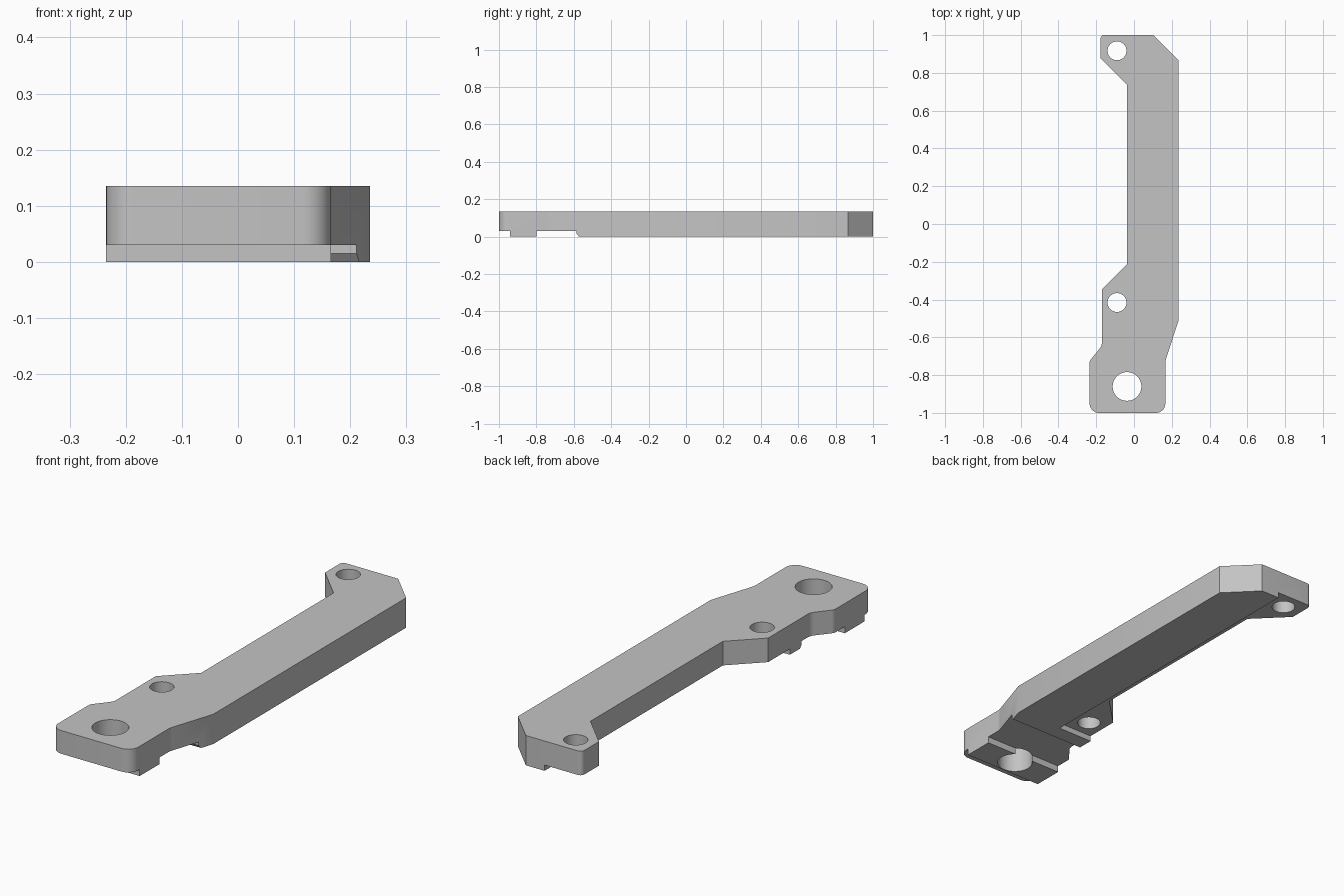
import bpy, bmesh, math
from mathutils import Vector

cube = bpy.data.objects.get("Cube")
if cube:
    bpy.data.objects.remove(cube, do_unlink=True)

grey = bpy.data.materials.new("plain grey")
grey.use_nodes = True
grey.diffuse_color = (0.55, 0.55, 0.55, 1)
grey.node_tree.nodes["Principled BSDF"].inputs["Base Color"].default_value = grey.diffuse_color

HEIGHT = 0.135
STEP = 0.03


def fillet(corners, steps=8):
    """Round each (x, y, radius) corner of a closed outline."""
    points = []
    for i, (x, y, r) in enumerate(corners):
        p = Vector((x, y))
        if r == 0:
            points.append(p)
            continue
        a = (Vector(corners[i - 1][:2]) - p).normalized()
        b = (Vector(corners[(i + 1) % len(corners)][:2]) - p).normalized()
        half = a.angle(b) / 2
        centre = p + (a + b).normalized() * (r / math.sin(half))
        start = p + a * (r / math.tan(half)) - centre
        end = p + b * (r / math.tan(half)) - centre
        turn = math.atan2(start.x * end.y - start.y * end.x, start.dot(end))
        for k in range(steps + 1):
            t = turn * k / steps
            c, s = math.cos(t), math.sin(t)
            points.append(centre + Vector((start.x * c - start.y * s, start.x * s + start.y * c)))
    return points


def prism(name, points, low, high, axis="z"):
    """Extrude a flat outline along z, or a (y, z) outline along x."""
    def place(p, h):
        return (p[0], p[1], h) if axis == "z" else (h, p[0], p[1])
    bm = bmesh.new()
    base = bm.faces.new([bm.verts.new(place(p, low)) for p in points])
    new = bmesh.ops.extrude_face_region(bm, geom=[base])["geom"]
    shift = Vector(place((0, 0), high - low))
    bmesh.ops.translate(bm, vec=shift, verts=[v for v in new if isinstance(v, bmesh.types.BMVert)])
    bmesh.ops.recalc_face_normals(bm, faces=bm.faces)
    mesh = bpy.data.meshes.new(name)
    bm.to_mesh(mesh)
    bm.free()
    mesh.materials.append(grey)
    obj = bpy.data.objects.new(name, mesh)
    bpy.context.collection.objects.link(obj)
    return obj


def box_outline(a0, a1, b0, b1):
    return [(a0, b0), (a1, b0), (a1, b1), (a0, b1)]


def cylinder(name, x, y, r, sides=48):
    ring = [(x + r * math.cos(math.tau * i / sides), y + r * math.sin(math.tau * i / sides))
            for i in range(sides)]
    return prism(name, ring, -0.1, HEIGHT + 0.1)


# Bracket outline, counter-clockwise from the front left corner
outline = [
    (-0.235, -1, 0.05), (0.166, -1, 0.05), (0.166, -0.725, 0.08), (0.235, -0.513, 0),
    (0.235, 0.867, 0), (0.102, 1, 0), (-0.178, 1, 0.02), (-0.178, 0.877, 0),
    (-0.036, 0.735, 0), (-0.036, -0.212, 0), (-0.17, -0.345, 0),
    (-0.17, -0.645, 0.05), (-0.235, -0.725, 0.03),
]
bracket = prism("mounting_bracket", fillet(outline), 0, HEIGHT)

# Cutters: three bolt holes, front step, cross channel and side recess
channel = [(-0.8, -0.1), (-0.8, STEP), (-0.585, STEP), (-0.585, 0.015), (-0.572, 0), (-0.572, -0.1)]
cutters = [
    cylinder("front_hole", -0.037, -0.86, 0.076),
    cylinder("middle_hole", -0.09, -0.416, 0.05),
    cylinder("back_hole", -0.09, 0.917, 0.05),
    prism("front_step", box_outline(-1.2, -0.94, -0.1, STEP), -0.5, 0.5, "x"),
    prism("cross_channel", channel, -0.5, 0.5, "x"),
    prism("side_recess", box_outline(-0.5, 0.008, -0.5, 1.2), -0.1, 0.026),
]

bpy.ops.object.select_all(action="DESELECT")
bpy.context.view_layer.objects.active = bracket
bracket.select_set(True)
for cutter in cutters:
    cutter.hide_render = True
    mod = bracket.modifiers.new(cutter.name, "BOOLEAN")
    mod.operation = "DIFFERENCE"
    mod.solver = "EXACT"
    mod.object = cutter
    bpy.ops.object.modifier_apply(modifier=mod.name)
    bpy.data.objects.remove(cutter, do_unlink=True)

bpy.ops.object.shade_smooth_by_angle(angle=math.radians(20))
